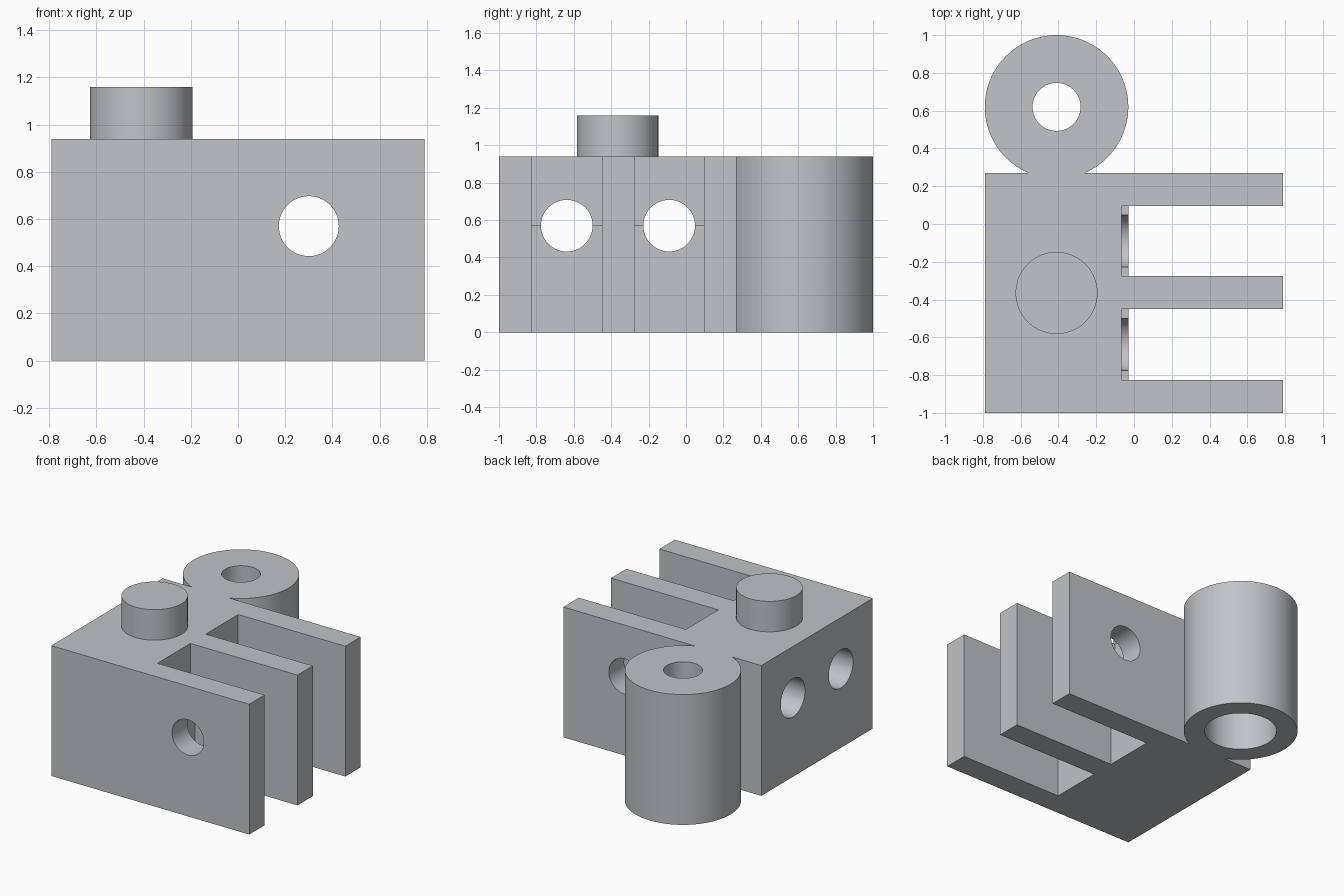
import bpy
import bmesh
import math
from mathutils import Matrix, Vector

cube = bpy.data.objects.get("Cube")
if cube:
    bpy.data.objects.remove(cube, do_unlink=True)

# Single grey material
grey = bpy.data.materials.new("light grey")
grey.use_nodes = True
grey.diffuse_color = (0.53, 0.55, 0.58, 1)
grey.node_tree.nodes["Principled BSDF"].inputs["Base Color"].default_value = grey.diffuse_color


def finish(name, bm):
    mesh = bpy.data.meshes.new(name)
    bm.to_mesh(mesh)
    bm.free()
    mesh.materials.append(grey)
    obj = bpy.data.objects.new(name, mesh)
    bpy.context.collection.objects.link(obj)
    return obj


def box(name, low, high):
    low, high = Vector(low), Vector(high)
    bm = bmesh.new()
    place = Matrix.Translation((low + high) / 2) @ Matrix.Diagonal((*(high - low), 1))
    bmesh.ops.create_cube(bm, size=1, matrix=place)
    return finish(name, bm)


def cylinder(name, start, end, radius):
    start, end = Vector(start), Vector(end)
    axis = end - start
    turn = axis.to_track_quat('Z', 'Y').to_matrix().to_4x4()
    bm = bmesh.new()
    bmesh.ops.create_cone(bm, cap_ends=True, segments=96, radius1=radius, radius2=radius,
                          depth=axis.length, matrix=Matrix.Translation((start + end) / 2) @ turn)
    return finish(name, bm)


def combine(target, tool, operation):
    tool.hide_render = True
    mod = target.modifiers.new(tool.name, 'BOOLEAN')
    mod.operation, mod.solver, mod.object = operation, 'EXACT', tool
    bpy.context.view_layer.objects.active = target
    bpy.ops.object.modifier_apply(modifier=mod.name)
    bpy.data.objects.remove(tool, do_unlink=True)


left, right, front, back, top = -0.79, 0.79, -1.0, 0.27, 0.94
hole_z = 0.57
stud_x = -0.41
barrel_y = 0.62

# Main block
body = box("hinge_block", (left, front, 0), (right, back, top))

# Slots between the three fins, deeper above the hole centre, each with a hole to the side
for y0, y1 in ((-0.825, -0.45), (-0.275, 0.095)):
    mid = (y0 + y1) / 2
    combine(body, box("slot", (-0.03, y0, -0.1), (1, y1, 1.1)), 'DIFFERENCE')
    combine(body, box("slot_step", (-0.065, y0, hole_z), (0.2, y1, 1.1)), 'DIFFERENCE')
    combine(body, cylinder("side_hole", (-1, mid, hole_z), (0.1, mid, hole_z), 0.138), 'DIFFERENCE')

# Pin hole through all fins
combine(body, cylinder("pin_hole", (0.3, -1.2, hole_z), (0.3, 0.5, hole_z), 0.127), 'DIFFERENCE')

# Barrel at the back, with a narrow bore and a wide socket underneath
combine(body, cylinder("barrel", (stud_x, barrel_y, 0), (stud_x, barrel_y, top), 0.38), 'UNION')
combine(body, cylinder("bore", (stud_x, barrel_y, -0.1), (stud_x, barrel_y, 1.1), 0.127), 'DIFFERENCE')
combine(body, cylinder("socket", (stud_x, barrel_y, -0.1), (stud_x, barrel_y, 0.3), 0.24), 'DIFFERENCE')

# Stud on top
combine(body, cylinder("stud", (stud_x, -0.365, 0.8), (stud_x, -0.365, 1.16), 0.217), 'UNION')

# Smooth the round walls and keep sharp edges
bpy.ops.object.select_all(action='DESELECT')
body.select_set(True)
bpy.context.view_layer.objects.active = body
bpy.ops.object.shade_smooth_by_angle(angle=math.radians(30))
